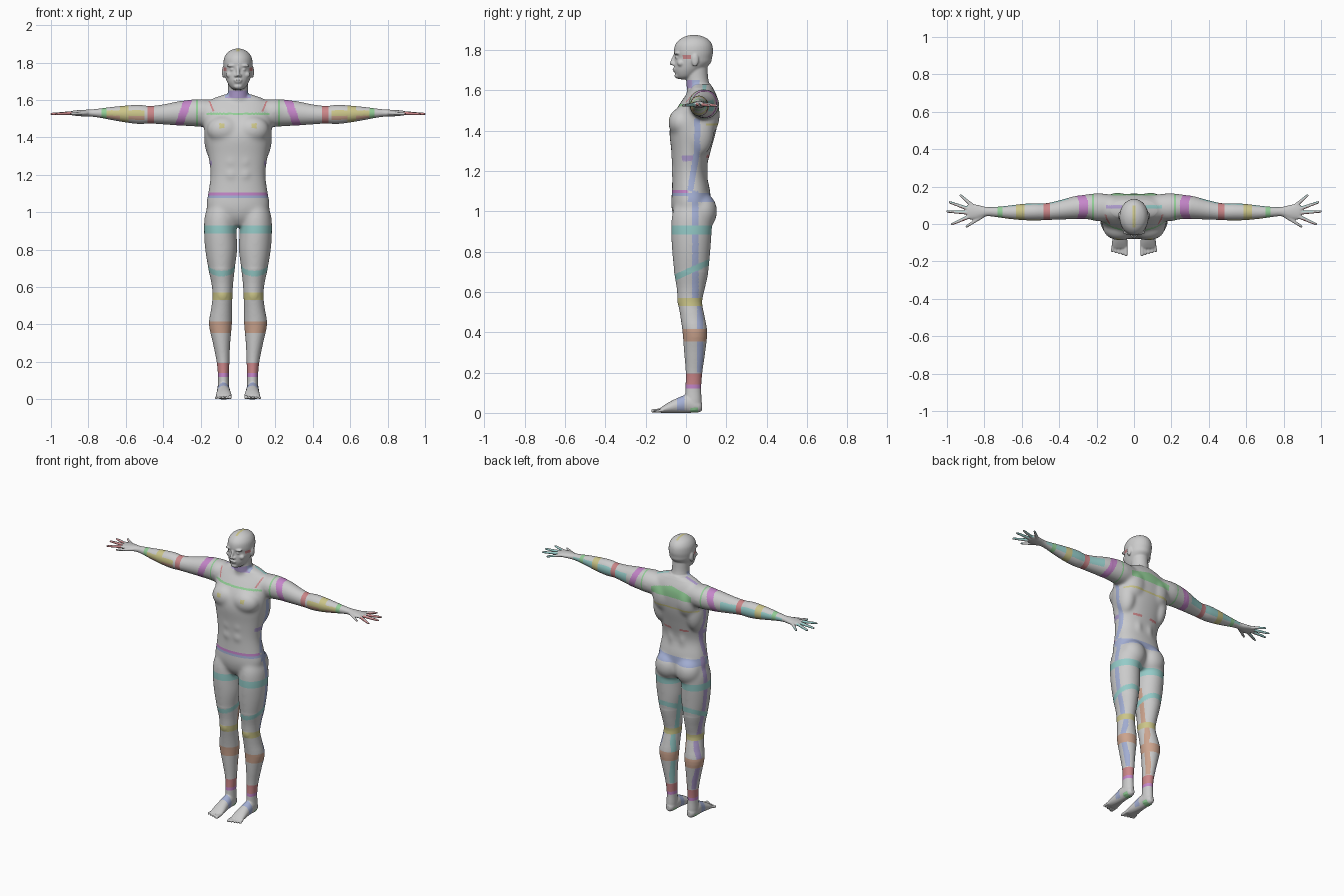
import bpy, bmesh, math
from mathutils import Matrix, Vector

cube = bpy.data.objects.get("Cube")
if cube:
    bpy.data.objects.remove(cube)

# Palette
PALETTE = {
    "grey": (.6, .6, .6), "cyan": (.3, .6, .58), "magenta": (.56, .24, .59),
    "red": (.6, .24, .25), "yellow": (.6, .56, .25), "orange": (.6, .37, .27),
    "green": (.29, .62, .31), "blue": (.37, .43, .66), "purple": (.42, .33, .61),
}
NAMES = list(PALETTE)
bm = bmesh.new()


def spline(rows, steps=4):
    """Smooth the table of sections with a Catmull-Rom spline."""
    rows = [Vector(r) for r in rows]
    out = []
    for i in range(len(rows) - 1):
        a, b, c, d = rows[max(i - 1, 0)], rows[i], rows[i + 1], rows[min(i + 2, len(rows) - 1)]
        for k in range(steps):
            t = k / steps
            out.append(b + (c - a) * (t / 2) + (a * 2 - b * 5 + c * 4 - d) * (t * t / 2)
                       + (b * 3 - a - c * 3 + d) * (t ** 3 / 2))
    return out + [rows[-1]]


def loft(axis, rows, side=1, power=1.0, segments=36):
    """Closed skin through oval sections: place, centre a, centre b, radius a, radius b."""
    rings = []
    for place, ca, cb, ra, rb in spline(rows):
        ring = []
        for i in range(segments):
            t = math.tau * i / segments
            c, s = math.cos(t), math.sin(t)
            a = ca + ra * math.copysign(abs(c) ** power, c)
            b = cb + rb * math.copysign(abs(s) ** power, s)
            x, y, z = {"x": (place, a, b), "y": (a, place, b), "z": (a, b, place)}[axis]
            ring.append(bm.verts.new((x * side, y, z)))
        rings.append(ring)
    for lo, hi in zip(rings, rings[1:]):
        for i in range(segments):
            j = (i + 1) % segments
            bm.faces.new((lo[i], lo[j], hi[j], hi[i]))
    bm.faces.new(rings[0])
    bm.faces.new(rings[-1])


def ball(centre, radii, side=1):
    place = Matrix.Translation((centre[0] * side, centre[1], centre[2]))
    bmesh.ops.create_uvsphere(bm, u_segments=24, v_segments=16, radius=1,
                              matrix=place @ Matrix.Diagonal((*radii, 1)))


def capsule(start, end, r1, r2, side=1):
    p, q = (Vector((v[0] * side, v[1], v[2])) for v in (start, end))
    turn = (q - p).to_track_quat("Z", "Y").to_matrix().to_4x4()
    bmesh.ops.create_cone(bm, cap_ends=True, segments=16, radius1=r1, radius2=r2,
                          depth=(q - p).length, matrix=Matrix.Translation((p + q) / 2) @ turn)
    ball(p, (r1, r1, r1))
    ball(q, (r2, r2, r2))


# Torso, neck and head
loft("z", [(.925, 0, .03, .05, .06), (.97, 0, .03, .13, .09), (1.03, 0, .025, .168, .098),
           (1.1, 0, .025, .16, .095), (1.2, 0, .017, .147, .085), (1.3, 0, .025, .159, .098),
           (1.4, 0, .034, .176, .116), (1.48, 0, .05, .183, .112), (1.55, 0, .07, .178, .09),
           (1.597, 0, .078, .155, .064), (1.63, 0, .075, .07, .047)], power=.9)
loft("z", [(1.55, 0, .072, .07, .066), (1.61, 0, .063, .059, .059), (1.66, 0, .055, .053, .055),
           (1.73, 0, .05, .054, .056)])
loft("z", [(1.655, 0, -.008, .022, .028), (1.67, 0, 0, .042, .048), (1.7, 0, .014, .06, .072),
           (1.735, 0, .032, .072, .09), (1.762, 0, .037, .076, .092), (1.79, 0, .037, .078, .097),
           (1.825, 0, .038, .074, .092), (1.852, 0, .04, .058, .072),
           (1.868, 0, .04, .034, .042), (1.875, 0, .04, .01, .012)])

# Nose, mouth and chin
capsule((0, -.055, 1.776), (0, -.071, 1.734), .007, .01)
ball((0, -.056, 1.706), (.024, .011, .005))
ball((0, -.053, 1.696), (.02, .011, .006))
ball((0, -.04, 1.673), (.024, .017, .015))

for side in (-1, 1):
    # Brow, eye, cheek, nostril and ear
    ball((.03, -.044, 1.784), (.03, .014, .009), side)
    ball((.03, -.04, 1.763), (.013, .013, .01), side)
    ball((.043, -.026, 1.735), (.022, .018, .018), side)
    ball((.011, -.06, 1.73), (.009, .011, .008), side)
    ball((.077, .045, 1.75), (.009, .018, .032), side)
    # Chest, shoulder blade, flank, shoulder, belly, buttock and back muscles
    ball((.075, -.022, 1.44), (.092, .066, .075), side)
    ball((.088, .102, 1.48), (.08, .066, .11), side)
    ball((.122, .06, 1.4), (.06, .08, .13), side)
    ball((.19, .088, 1.535), (.085, .075, .071), side)
    for z in (1.34, 1.27, 1.2):
        ball((.035, -.05, z), (.036, .024, .037), side)
    ball((.075, .08, 1.0), (.084, .075, .092), side)
    ball((.04, .06, 1.2), (.04, .049, .18), side)
    # Arm down to the palm
    loft("x", [(.08, .08, 1.53, .07, .068), (.18, .09, 1.53, .075, .074),
               (.25, .092, 1.531, .067, .072), (.32, .087, 1.528, .061, .064),
               (.4, .075, 1.523, .051, .053), (.47, .066, 1.521, .045, .047),
               (.53, .065, 1.523, .046, .051), (.6, .064, 1.525, .043, .045),
               (.68, .063, 1.528, .034, .034), (.75, .065, 1.53, .026, .023),
               (.79, .066, 1.53, .025, .019), (.84, .064, 1.53, .039, .017),
               (.88, .066, 1.53, .042, .013), (.892, .066, 1.53, .032, .01)], side)
    # Fingers and thumb
    for base, tip in (((.86, .095), (.928, .153)), ((.88, .079), (.985, .116)),
                      ((.885, .06), (.997, .067)), ((.88, .04), (.972, .0)),
                      ((.81, .042), (.895, -.013))):
        capsule((*base, 1.53), (*tip, 1.525), .011, .007, side)
    # Leg and kneecap
    loft("z", [(.01, .078, .035, .027, .036), (.05, .078, .036, .031, .042),
               (.12, .078, .036, .029, .039), (.2, .08, .04, .034, .041),
               (.3, .088, .043, .046, .052), (.4, .094, .044, .061, .061),
               (.48, .088, .032, .056, .06), (.55, .083, .02, .053, .06),
               (.62, .084, .024, .058, .07), (.7, .088, .026, .071, .085),
               (.8, .09, .026, .086, .095), (.9, .095, .027, .087, .101),
               (.98, .094, .03, .084, .1), (1.05, .085, .03, .07, .08)], side)
    ball((.083, -.02, .56), (.032, .023, .045), side)
    # Foot and toes
    loft("y", [(.08, .078, .03, .014, .018), (.06, .078, .034, .028, .032),
               (.01, .078, .045, .034, .045), (-.04, .077, .037, .036, .038),
               (-.09, .076, .024, .041, .026), (-.12, .076, .015, .041, .015),
               (-.13, .076, .012, .034, .01)], side)
    for i in range(5):
        x = .043 + .0175 * i
        r = .01 if i == 0 else .0075
        capsule((x, -.115, .013), (x + .001 * i, -.164 + .005 * i, r), r, r, side)

bmesh.ops.recalc_face_normals(bm, faces=bm.faces)
mesh = bpy.data.meshes.new("raw_body")
bm.to_mesh(mesh)
bm.free()
body = bpy.data.objects.new("body", mesh)
bpy.context.collection.objects.link(body)

# Fuse the parts into one skin
fuse = body.modifiers.new("fuse", "REMESH")
fuse.mode = "VOXEL"
fuse.voxel_size = .0047
relax = body.modifiers.new("relax", "SMOOTH")
relax.factor, relax.iterations = .5, 3
bpy.context.view_layer.update()
skin = bpy.data.meshes.new_from_object(body.evaluated_get(bpy.context.evaluated_depsgraph_get()))
body.modifiers.clear()
body.data = skin
bpy.data.meshes.remove(mesh)
skin.name = "body"

# Materials
skin.materials.clear()
for name, rgb in PALETTE.items():
    mat = bpy.data.materials.new(name + "_skin" if name == "grey" else name + "_marking")
    mat.use_nodes = True
    mat.diffuse_color = (*rgb, 1)
    shader = next(n for n in mat.node_tree.nodes if n.type == "BSDF_PRINCIPLED")
    shader.inputs["Base Color"].default_value = (*rgb, 1)
    skin.materials.append(mat)

# Ring markings: legs and waist by height, arms by reach
LEG = [(.885, .93, "cyan"), (.53, .57, "yellow"), (.355, .415, "orange"),
       (.14, .195, "red"), (.12, .14, "magenta")]
ARM = [(.215, .225, "green"), (.45, .485, "red"), (.585, .63, "yellow"), (.703, .73, "green")]


def ring(bands, value):
    return next((colour for lo, hi, colour in bands if lo < value < hi), None)


def arm_marking(ax, y, z, n):
    if ring(ARM, ax):
        return ring(ARM, ax)
    if .27 < ax + (z - 1.53) * .35 < .315:
        return "magenta"
    if ax > .89 and abs(n.y) > .5:
        return "red" if n.y < 0 else "cyan"
    if .35 < ax < .78 and n.y > .85:
        return "cyan"
    if .5 < ax < .72 and n.y < -.6 and 1.495 < z < 1.545:
        return "yellow" if z > 1.515 else "orange"
    return "grey"


def marking(c, n):
    x, y, z = c
    ax = abs(x)
    if ax > .2 and z > 1.4:
        return arm_marking(ax, y, z, n)
    if z < 1:
        if ring(LEG, z):
            return ring(LEG, z)
        if .68 < z - .45 * y < .712:
            return "cyan"
        if z < .1:
            if -.045 < y < -.005 and z > .012:
                return "blue"
            return "green" if .02 < y < .06 and z < .025 else "grey"
    # Side and inner seams
    seam = .047 if z > .55 else .07
    if z > 1.1:
        seam = .02 + .035 * min((z - 1.1) / .2, 1)
    if abs(n.x) > .5 and abs(y - seam) < .015 and .2 < z < 1.46:
        if n.x * x > 0:
            return "blue" if x > 0 else "purple"
        if z < .8:
            return "cyan" if x > 0 else "orange"
    # Waistband
    if y > .01 and 1.045 < z < 1.09 or y <= .01 and 1.075 < z < 1.09:
        return "blue"
    if y <= .01 and 1.09 < z < 1.106:
        return "magenta"
    # Torso, neck and head marks
    if 1.25 < z < 1.275 and ax > .1 and -.02 < y < .035:
        return "purple"
    if y < .02 and 1.521 < z < 1.532 and ax < .17:
        return "green"
    if y < 0 and 1.45 < z < 1.475 and .075 < ax < .1:
        return "yellow"
    if y < .05 and .13 < ax - (z - 1.55) * .4 < .14 and 1.54 < z < 1.6:
        return "red"
    if n.z > .5 and z > 1.57 and .08 < y < .1 and .065 < ax < .15:
        return "cyan" if x > 0 else "purple"
    if y > .1 and 1.5 < z < 1.575 - ax * .25 and ax < .15:
        return "green"
    if y > .1 and 1.425 < z < 1.437:
        return "yellow"
    if y > .06 and .03 < ax < .09 and 1.265 < z < 1.28:
        return "red"
    if 1.61 < z < 1.65 and y < .07 and ax < .07:
        return "purple" if y < .03 else "blue"
    if 1.757 < z < 1.775 and -.015 < y < .025 and ax > .05:
        return "red"
    return "yellow" if z > 1.86 and ax < .006 else "grey"


# Soften the muscles, cut crisp marking edges, flatten the soles and paint
bm = bmesh.new()
bm.from_mesh(skin)
trunk = [v for v in bm.verts if .7 < v.co.z < 1.61 and abs(v.co.x) < .3]
for step in range(40):
    bmesh.ops.smooth_vert(bm, verts=trunk, factor=.5,
                          use_axis_x=True, use_axis_y=True, use_axis_z=True)
cuts = [((0, 0, z), (0, 0, 1)) for band in LEG for z in band[:2]]
cuts += [((0, 0, z), (0, 0, 1)) for z in (1.045, 1.075, 1.09, 1.106)]
cuts += [((s * x, 0, 0), (1, 0, 0)) for band in ARM for x in band[:2] for s in (-1, 1)]
for co, normal in cuts:
    bmesh.ops.bisect_plane(bm, geom=bm.verts[:] + bm.edges[:] + bm.faces[:], dist=.0004,
                           plane_co=co, plane_no=normal)
for v in bm.verts:
    v.co.z = max(v.co.z, 0)
bm.normal_update()
for f in bm.faces:
    f.material_index = NAMES.index(marking(f.calc_center_median(), f.normal))
    f.smooth = True
bm.to_mesh(skin)
bm.free()
